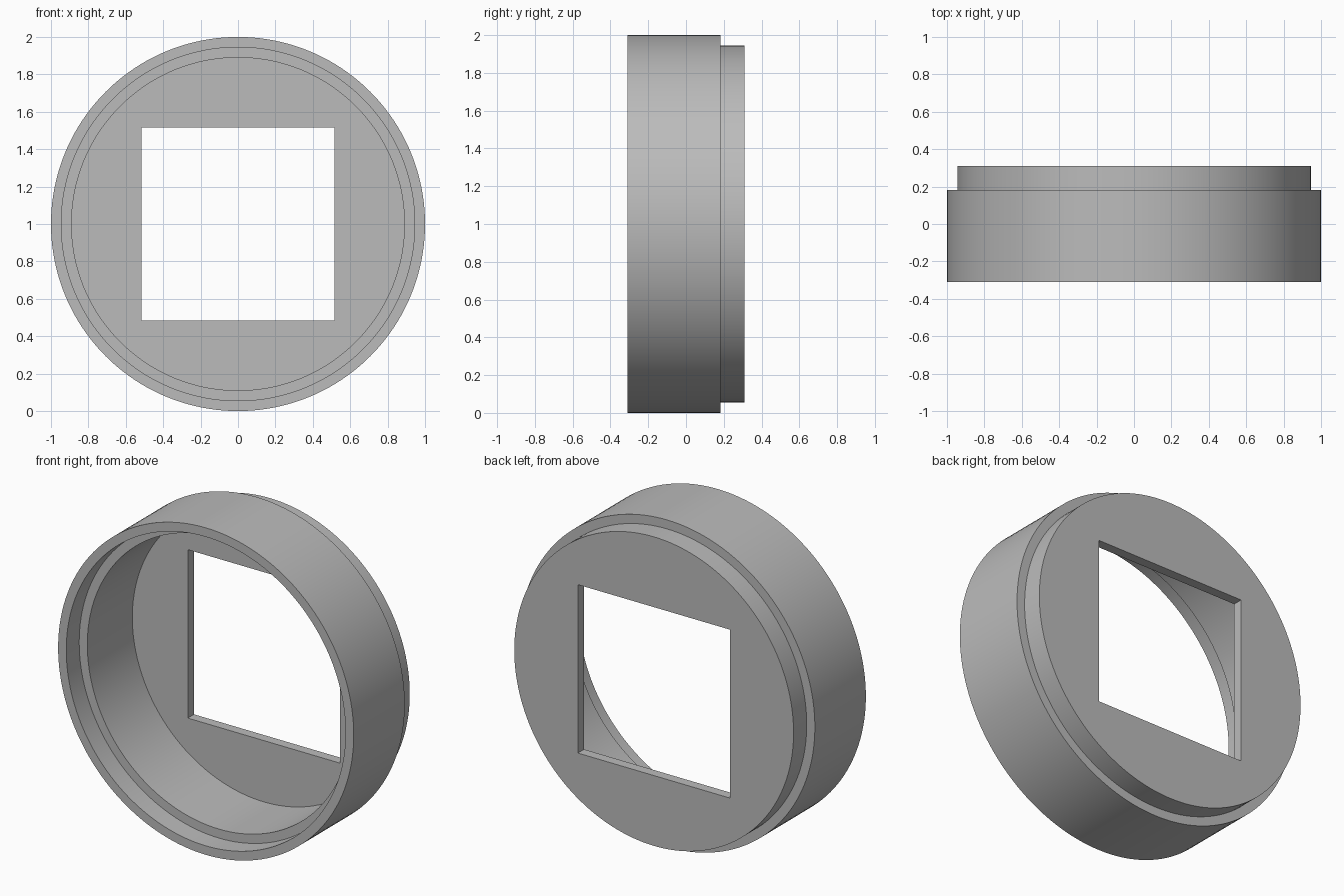
import bpy
import bmesh
import math
from mathutils import Matrix, Vector

cube = bpy.data.objects.get("Cube")
if cube:
    bpy.data.objects.remove(cube, do_unlink=True)

SEGMENTS = 160

grey = bpy.data.materials.new("plain_grey")
grey.use_nodes = True
colour = (0.5, 0.5, 0.5, 1)
grey.diffuse_color = colour
grey.node_tree.nodes["Principled BSDF"].inputs["Base Color"].default_value = colour


def add_object(name, bm):
    bmesh.ops.recalc_face_normals(bm, faces=bm.faces)
    mesh = bpy.data.meshes.new(name)
    bm.to_mesh(mesh)
    bm.free()
    mesh.materials.append(grey)
    obj = bpy.data.objects.new(name, mesh)
    bpy.context.collection.objects.link(obj)
    return obj


# Stepped cup turned around the front-to-back axis: (radius, y)
profile = [(0, 0.31), (0.945, 0.31), (0.945, 0.183), (1, 0.183), (1, -0.31),
           (0.945, -0.31), (0.945, -0.185), (0.89, -0.185), (0.89, 0.25), (0, 0.25)]
bm = bmesh.new()
verts = [bm.verts.new((r, y, 1)) for r, y in profile]
edges = [bm.edges.new(pair) for pair in zip(verts, verts[1:])]
bmesh.ops.spin(bm, geom=verts + edges, cent=Vector((0, 0, 1)), axis=Vector((0, 1, 0)),
               angle=math.tau, steps=SEGMENTS, use_merge=True)
bmesh.ops.remove_doubles(bm, verts=bm.verts, dist=1e-4)
ring = add_object("stepped_ring", bm)

# Square opening through the back plate
bm = bmesh.new()
bmesh.ops.create_cube(bm, size=1, matrix=Matrix.Translation((0, 0.28, 1))
                      @ Matrix.Diagonal((1.03, 0.2, 1.03, 1)))
cutter = add_object("square_cutter", bm)
cutter.hide_render = True

cut = ring.modifiers.new("square_opening", 'BOOLEAN')
cut.operation = 'DIFFERENCE'
cut.solver = 'EXACT'
cut.object = cutter

bpy.ops.object.select_all(action='DESELECT')
ring.select_set(True)
bpy.context.view_layer.objects.active = ring
bpy.ops.object.modifier_apply(modifier=cut.name)
bpy.data.objects.remove(cutter, do_unlink=True)
bpy.ops.object.shade_smooth_by_angle(angle=math.radians(30))
